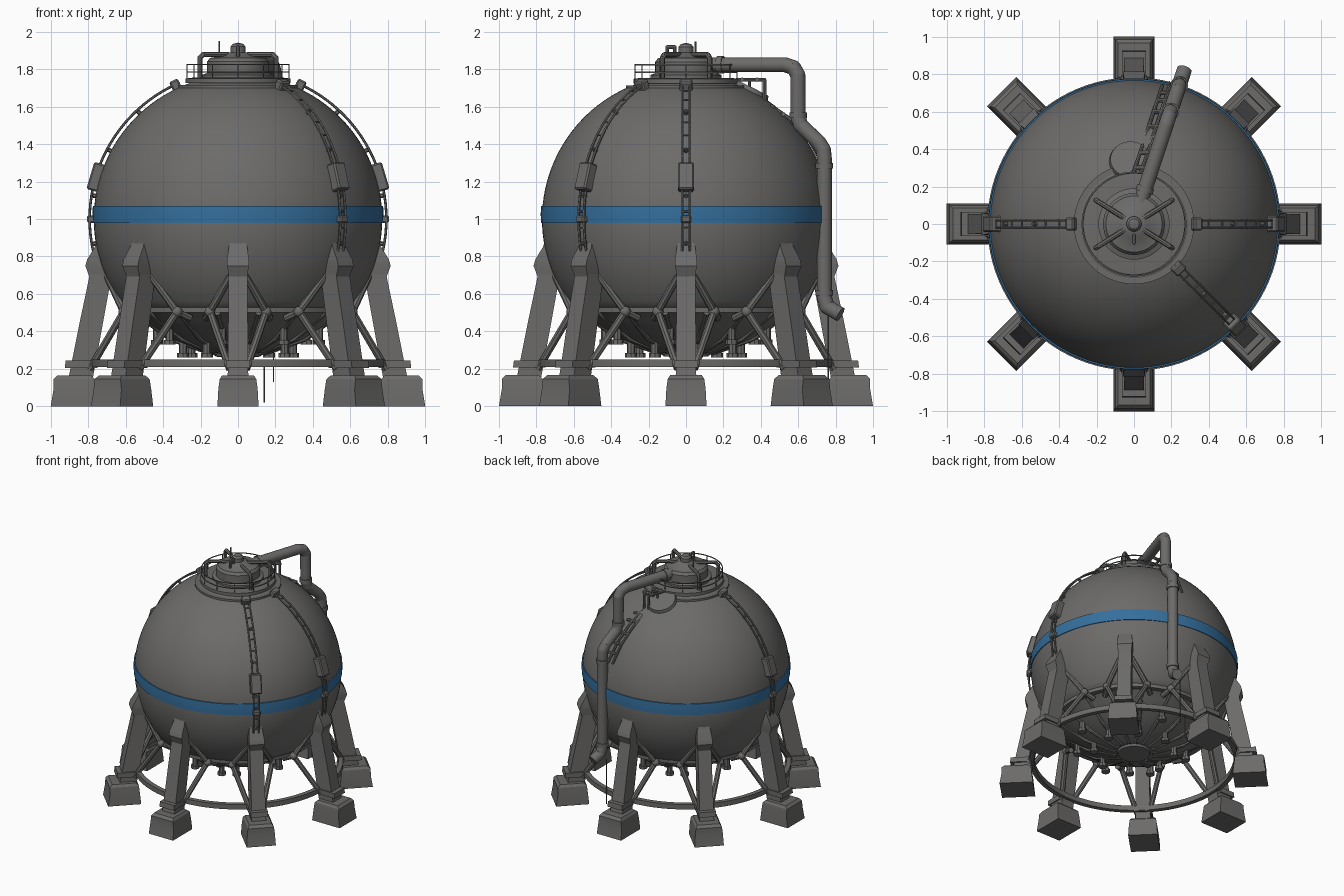
import bpy, bmesh, math
from math import sin, cos, pi, radians
from mathutils import Vector, Matrix

if "Cube" in bpy.data.objects:
    bpy.data.objects.remove(bpy.data.objects["Cube"])

def material(name, rgb):
    m = bpy.data.materials.new(name)
    m.diffuse_color = (*rgb, 1)
    m.use_nodes = True
    m.node_tree.nodes["Principled BSDF"].inputs["Base Color"].default_value = m.diffuse_color
    return m

GREY = material("weathered grey", (0.15, 0.147, 0.143))
BLUE = material("blue stripe", (0.035, 0.16, 0.34))
R, CZ = 0.77, 1.0          # tank radius and centre height

def finish(bm, name, mat=GREY, angle=35):
    bmesh.ops.recalc_face_normals(bm, faces=bm.faces)
    me = bpy.data.meshes.new(name)
    bm.to_mesh(me)
    bm.free()
    me.materials.append(mat)
    me.polygons.foreach_set("use_smooth", [True] * len(me.polygons))
    me.set_sharp_from_angle(angle=radians(angle))
    ob = bpy.data.objects.new(name, me)
    bpy.context.collection.objects.link(ob)
    return ob

def polar(r, t, z, a):
    """Point at radial distance r, sideways offset t, height z, for direction a."""
    return Vector((r * cos(a) - t * sin(a), r * sin(a) + t * cos(a), z))

def lathe(name, profile, mat=GREY, n=96, closed=False, angle=35):
    bm = bmesh.new()
    vs = [bm.verts.new((r, 0, z)) for r, z in profile]
    pairs = list(zip(vs, vs[1:])) + ([(vs[-1], vs[0])] if closed else [])
    es = [bm.edges.new(p) for p in pairs]
    bmesh.ops.spin(bm, geom=vs + es, cent=(0, 0, 0), axis=(0, 0, 1),
                   angle=2 * pi, steps=n, use_merge=True)
    bmesh.ops.remove_doubles(bm, verts=bm.verts, dist=1e-5)
    return finish(bm, name, mat, angle)

def torus(name, r, z, h, w, n=96):
    """Ring of rectangular section."""
    return lathe(name, [(r - w, z - h), (r + w, z - h), (r + w, z + h), (r - w, z + h)],
                 n=n, closed=True)

def loft(bm, a, sections):
    """Tapered block: sections are (r_inner, r_outer, half_width, z)."""
    rings = []
    for r0, r1, w, z in sections:
        rings.append([bm.verts.new(polar(r, t, z, a)) for r, t in
                      ((r0, -w), (r1, -w), (r1, w), (r0, w))])
    for lo, hi in zip(rings, rings[1:]):
        for i in range(4):
            bm.faces.new((lo[i], lo[(i + 1) % 4], hi[(i + 1) % 4], hi[i]))
    bm.faces.new(rings[0][::-1])
    bm.faces.new(rings[-1])

def rod(bm, pts, rad, seg=8, joints=True):
    pts = [Vector(p) for p in pts]
    for p, q in zip(pts, pts[1:]):
        d = q - p
        m = Matrix.Translation((p + q) / 2) @ d.to_track_quat('Z', 'Y').to_matrix().to_4x4()
        bmesh.ops.create_cone(bm, cap_ends=True, segments=seg, radius1=rad, radius2=rad,
                              depth=d.length, matrix=m)
    if joints:
        for p in pts[1:-1]:
            bmesh.ops.create_uvsphere(bm, u_segments=seg, v_segments=max(4, seg // 2),
                                      radius=rad, matrix=Matrix.Translation(p))

# tank shell: sphere with a shallow conical underside
low = math.asin((0.53 - CZ) / R)
shell = [(R * cos(e), CZ + R * sin(e)) for e in
         [pi / 2 + (low - pi / 2) * i / 44 for i in range(45)]]
shell[0] = (0, CZ + R)
shell += [(0.57, 0.51), (0.52, 0.46), (0.36, 0.36), (0.17, 0.285), (0, 0.275)]
lathe("tank_shell", shell)
lathe("painted_band", [(0.76, 0.98), (0.775, 0.98), (0.777, 1.025), (0.775, 1.07), (0.76, 1.07)], BLUE)
torus("underside_rim", 0.585, 0.515, 0.015, 0.02)
lathe("bottom_hub", [(0, 0.262), (0.12, 0.265), (0.13, 0.3), (0, 0.3)], n=32)

# ribs and nozzles under the tank
bm = bmesh.new()
for i in range(16):
    a = (i + 0.5) * pi / 8
    rod(bm, [polar(0.14, 0, 0.285, a), polar(0.36, 0, 0.36, a), polar(0.56, 0, 0.5, a)], 0.016)
    r, z = (0.44, 0.39) if i % 2 else (0.3, 0.32)
    rod(bm, [polar(r, 0, z - 0.055, a), polar(r, 0, z + 0.06, a)], 0.022)
    rod(bm, [polar(r, 0, z - 0.06, a), polar(r, 0, z - 0.035, a)], 0.032)
finish(bm, "underside_ribs")

# eight legs with footings and diamond bracing
feet, legs, braces = bmesh.new(), bmesh.new(), bmesh.new()
for i in range(8):
    a = i * pi / 4
    loft(feet, a, [(0.75, 1.0, 0.11, 0), (0.76, 0.985, 0.105, 0.09), (0.765, 0.985, 0.098, 0.145),
                   (0.785, 0.965, 0.085, 0.165)])
    loft(legs, a, [(0.775, 0.905, 0.055, 0.15), (0.72, 0.845, 0.052, 0.45), (0.66, 0.775, 0.05, 0.78)])
    loft(legs, a, [(0.66, 0.785, 0.045, 0.67), (0.66, 0.815, 0.058, 0.75),
                   (0.66, 0.805, 0.058, 0.785), (0.66, 0.765, 0.05, 0.85), (0.66, 0.755, 0.04, 0.88)])
    loft(legs, a, [(0.75, 0.925, 0.065, 0.205), (0.75, 0.92, 0.065, 0.245)])
    for s in (-1, 1):
        knot = polar(0.61, 0.15 * s, 0.505, a)
        rod(braces, [polar(0.79, 0.045 * s, 0.2, a), knot, polar(0.70, 0.04 * s, 0.7, a)], 0.02)
        rod(braces, [knot, polar(0.53, 0.17 * s, 0.47, a)], 0.02)
        bmesh.ops.create_uvsphere(braces, u_segments=10, v_segments=6, radius=0.03,
                                  matrix=Matrix.Translation(knot))
finish(feet, "footings", angle=25)
finish(legs, "legs", angle=25)
finish(braces, "leg_braces")
torus("base_ring", 0.765, 0.23, 0.02, 0.018)

# crown: flanges, drum, cap and knob
torus("crown_lower_ring", 0.305, 1.7, 0.015, 0.016)
lathe("crown_flange", [(0, 1.725), (0.28, 1.725), (0.28, 1.75), (0.24, 1.755), (0, 1.755)], n=64)
lathe("crown_drum", [(0.19, 1.75), (0.19, 1.77), (0.165, 1.78), (0.165, 1.84), (0.15, 1.86),
                     (0.09, 1.87), (0.07, 1.885), (0.04, 1.89), (0.04, 1.92), (0.028, 1.935), (0, 1.942)], n=48)

# crown handrail, bent bars and small mast
bm = bmesh.new()
for deg in (32, 148, 212, 328):
    a = radians(deg)
    rod(bm, [polar(0.24, 0, 1.74, a), polar(0.24, 0, 1.86, a), polar(0.22, 0, 1.878, a),
             polar(0.06, 0, 1.878, a)], 0.014)
rod(bm, [(-0.1, 0.05, 1.85), (-0.1, 0.05, 1.95)], 0.005)
rod(bm, [(0.0, -0.1, 1.86), (0.0, -0.1, 1.92), (0.0, -0.06, 1.92), (0.0, -0.06, 1.87)], 0.01)
for i in range(12):
    a = i * pi / 6
    rod(bm, [polar(0.272, 0, 1.74, a), polar(0.272, 0, 1.825, a)], 0.003, 5)
finish(bm, "crown_bars")
for z in (1.785, 1.825):
    torus("crown_handrail", 0.272, z, 0.003, 0.003, 48)

# three ladders down the shell with junction boxes
def on_arc(elev, t, a, off):
    return polar((R + off) * cos(elev), t, CZ + (R + off) * sin(elev), a)

bm, boxes = bmesh.new(), bmesh.new()
for deg in (0, 180, -45):
    a = radians(deg)
    steps = [radians(66 - 82 * i / 26) for i in range(27)]
    for t in (-0.02, 0.02):
        rod(bm, [on_arc(e, t, a, 0.022) for e in steps], 0.007, 6)
    for e in steps[::2]:
        rod(bm, [on_arc(e, -0.02, a, 0.022), on_arc(e, 0.02, a, 0.022)], 0.005, 6)
    for e in steps[::6]:
        rod(bm, [on_arc(e, 0, a, -0.01), on_arc(e, 0, a, 0.022)], 0.012, 6)
    for e, w, h, d in ((16.5, 0.042, 0.075, 0.04), (65, 0.035, 0.025, 0.035), (0, 0.028, 0.02, 0.025)):
        e = radians(e)
        m = (Matrix.Translation(on_arc(e, 0, a, 0.012)) @ Matrix.Rotation(a, 4, 'Z')
             @ Matrix.Rotation(-e, 4, 'Y') @ Matrix.Diagonal((2 * d, 2 * w, 2 * h, 1)))
        bmesh.ops.create_cube(boxes, size=1, matrix=m)
bmesh.ops.bevel(boxes, geom=boxes.edges[:], offset=0.008, segments=1, affect='EDGES')
finish(bm, "shell_ladders")
finish(boxes, "junction_boxes")

# large vent pipe running off the crown and down the back
def vent(y, z):
    return Vector((0.03 + 0.33 * (y - 0.1), y, z))

path = [(0.06, 1.825), (0.53, 1.825), (0.575, 1.81), (0.598, 1.77), (0.6, 1.54), (0.615, 1.5),
        (0.71, 1.41), (0.735, 1.37), (0.74, 1.32), (0.74, 0.58), (0.755, 0.53), (0.825, 0.49)]
bm = bmesh.new()
rod(bm, [vent(*p) for p in path], 0.04, 20)
for p, q in (((0.17, 1.825), (0.2, 1.825)), ((0.6, 1.57), (0.6, 1.54)),
             ((0.74, 1.3), (0.74, 1.27)), ((0.74, 0.62), (0.74, 0.59))):
    rod(bm, [vent(*p), vent(*q)], 0.047, 20)
finish(bm, "vent_pipe")

# round hatch plate and small service walkway beside the pipe
bm = bmesh.new()
n = Vector((-0.02, 0.34, 0.69)).normalized()
m = Matrix.Translation(Vector((0, 0, CZ)) + n * R) @ n.to_track_quat('Z', 'Y').to_matrix().to_4x4()
bmesh.ops.create_cone(bm, cap_ends=True, segments=32, radius1=0.115, radius2=0.105, depth=0.03, matrix=m)
finish(bm, "hatch_plate")
bm = bmesh.new()
for dx in (-0.09, -0.05):
    rod(bm, [vent(y, z) + Vector((dx, 0, 0)) for y, z in
             ((0.27, 1.745), (0.42, 1.745), (0.42, 1.63), (0.55, 1.54), (0.66, 1.42), (0.74, 1.28))], 0.01)
    rod(bm, [vent(0.34, 1.745) + Vector((dx, 0, 0)), vent(0.34, 1.66) + Vector((dx, 0, 0))], 0.008)
for y, z in ((0.3, 1.745), (0.38, 1.745), (0.46, 1.6), (0.52, 1.56), (0.6, 1.485), (0.66, 1.42), (0.7, 1.35)):
    rod(bm, [vent(y, z) + Vector((-0.09, 0, 0)), vent(y, z) + Vector((0, 0, 0))], 0.012)
# thin drain lines hanging below the pipe
rod(bm, [(0.14, 0.76, 0.02), (0.14, 0.76, 0.24)], 0.004, 6)
rod(bm, [(0.19, 0.76, 0.13), (0.19, 0.76, 0.5)], 0.004, 6)
finish(bm, "service_walkway")
